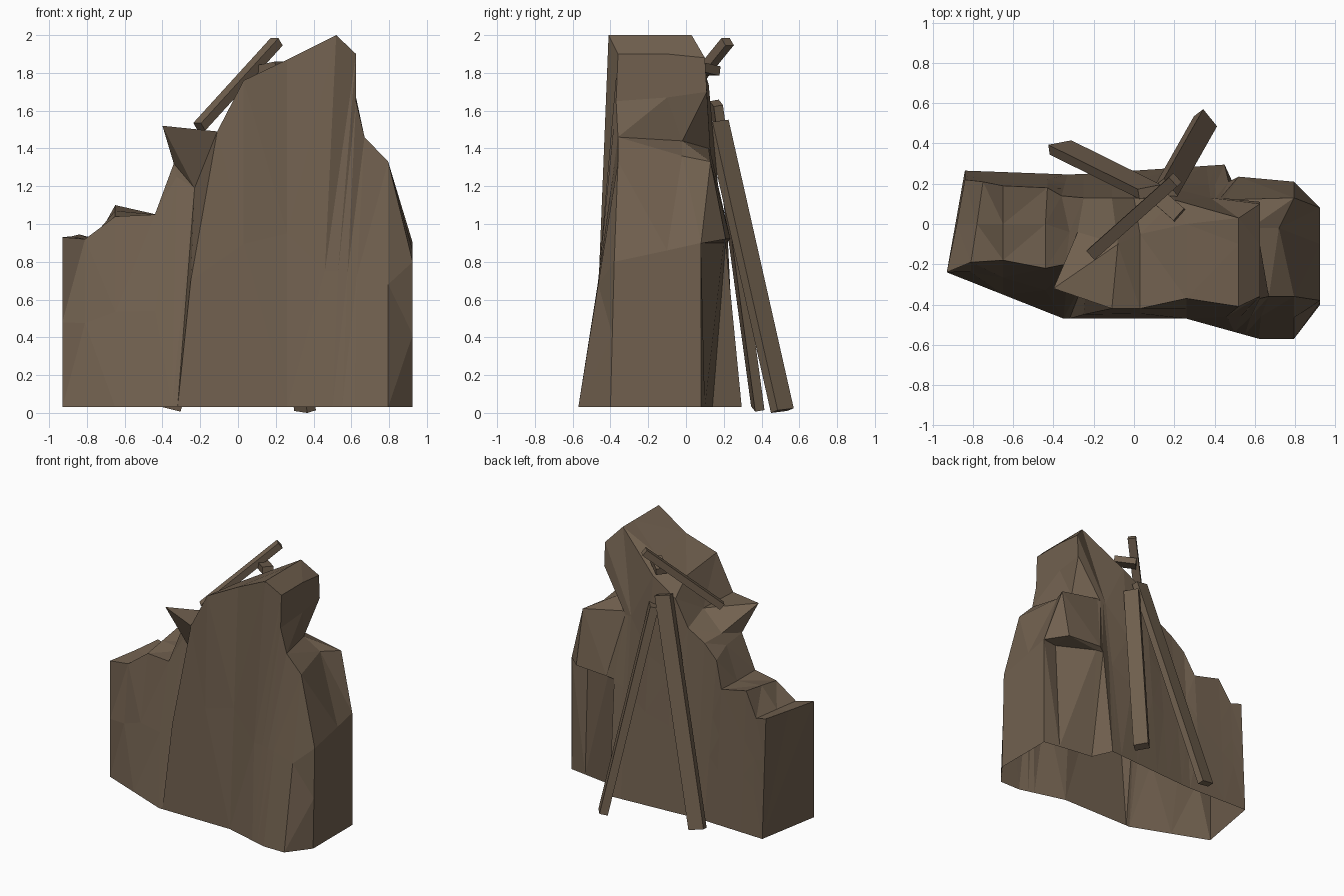
import bpy, bmesh
from mathutils import Vector as V, Matrix

brown = bpy.data.materials.new("weathered brown")
brown.diffuse_color = (0.165, 0.118, 0.078, 1)


def finish(bm, name):
    me = bpy.data.meshes.new(name)
    bm.to_mesh(me)
    bm.free()
    me.materials.append(brown)
    ob = bpy.data.objects.new(name, me)
    bpy.context.collection.objects.link(ob)
    return ob


def interp(line, x):
    for (x0, y0), (x1, y1) in zip(line, line[1:]):
        if x <= x1:
            return y0 + (y1 - y0) * (x - x0) / (x1 - x0)
    return line[-1][1]


# Rock facade: ridge line from left to right as front, middle and back points
ridge = [
    ((-.93, -.24, .93), (-.88, 0, .935), (-.84, .22, .945)),
    ((-.81, -.19, .92), (-.78, 0, .92), (-.75, .21, .92)),
    ((-.65, -.18, 1.04), (-.65, 0, 1.07), (-.65, .19, 1.10)),
    ((-.44, -.22, 1.05), (-.44, 0, 1.05), (-.43, .18, 1.05)),
    ((-.34, -.20, 1.32), (-.32, -.04, 1.28), (-.36, .14, 1.24)),
    ((-.40, -.32, 1.52), (-.28, -.04, 1.36), (-.25, .13, 1.34)),
    ((-.11, -.42, 1.49), (-.08, -.10, 1.48), (-.11, .13, 1.42)),
    ((.03, -.42, 1.76), (.03, -.05, 1.72), (0, .13, 1.62)),
    ((.26, -.37, 1.87), (.26, 0, 1.85), (.20, .12, 1.74)),
    ((.52, -.41, 2.0), (.52, -.10, 2.0), (.52, .03, 2.0)),
    ((.625, -.36, 1.9), (.625, -.10, 1.9), (.625, .10, 1.88)),
    ((.625, -.37, 1.65), (.625, -.10, 1.67), (.625, .11, 1.70)),
    ((.67, -.36, 1.46), (.58, -.02, 1.44), (.45, .12, 1.40)),
    ((.795, -.36, 1.33), (.72, -.02, 1.36), (.795, .13, 1.33)),
    ((.925, -.38, .80), (.925, -.10, .86), (.925, .08, .90)),
]
front_x = [-.93, -.81, -.65, -.44, -.35, -.32, -.2, .03, .26, .4, .5, .55, .62, .795, .925]
back_x = [-.84, -.75, -.65, -.43, -.33, -.25, -.11, 0, .2, .36, .4, .45, .52, .795, .925]
front_foot = [(-.93, -.24), (-.35, -.47), (.26, -.47), (.62, -.57), (.795, -.57), (.925, -.40)]
back_foot = [(-.84, .265), (-.3, .245), (.45, .295), (.52, .14), (.795, .10), (.925, .08)]

# Creases on the front face and the lip on the back right
front_crease = {4: (-.325, -.21, 1.25), 5: (-.23, -.24, 1.19), 6: (-.25, -.45, .70),
                9: (.46, -.46, .75), 10: (.53, -.46, .75), 11: (.58, -.46, .74),
                12: (.63, -.46, .73)}
back_lip = {11: ((.43, .13, 1.38), (.47, .21, .90)),
            12: ((.52, .235, .92), (.53, .20, .90)),
            13: ((.795, .21, .92), (.80, .06, .90)),
            14: ((.925, .08, .897), (.925, .079, .893))}

bm = bmesh.new()
rings = []
for i, pts in enumerate(ridge):
    f, m, b = map(V, pts)
    ff = V((front_x[i], interp(front_foot, front_x[i]), .03))
    bf = V((back_x[i], interp(back_foot, back_x[i]), .03))
    f2 = V(front_crease.get(i, ff.lerp(f, .5)))
    b2, b3 = b.lerp(bf, .35), b.lerp(bf, .6)
    if i in (9, 10):              # recess under the overhanging peak
        b2 = V((.38 + .025 * (i - 9), .13, 1.38))
        b3 = b2.lerp(bf, .4)
    if i in back_lip:
        b2, b3 = map(V, back_lip[i])
    rings.append([bm.verts.new(p) for p in (ff, f2, f, m, b, b2, b3, bf)])
for r, s in zip(rings, rings[1:]):
    for k in range(7):            # the shell is open underneath
        bm.faces.new((r[k], s[k], s[k + 1], r[k + 1]))
bm.faces.new(rings[0])
bm.faces.new(rings[-1][::-1])
bmesh.ops.triangulate(bm, faces=bm.faces)
finish(bm, "rock_facade")


# Timber supports: boxes from p to q, with the wide side along a given direction
def beam(name, p, q, side, w, t):
    p, q = V(p), V(q)
    z = (q - p).normalized()
    x = V(side)
    x = (x - z * x.dot(z)).normalized()
    y = z.cross(x)
    rot = Matrix((x, y, z)).transposed().to_4x4()
    size = Matrix.Diagonal((w, t, (q - p).length, 1))
    bm = bmesh.new()
    bmesh.ops.create_cube(bm, size=1, matrix=Matrix.Translation((p + q) / 2) @ rot @ size)
    finish(bm, name)


beam("left_prop", (-.365, .38, .025), (.08, .16, 1.64), (1, .15, 0), .12, .05)
beam("right_prop", (.355, .51, .012), (.16, .165, 1.54), (.6, -.78, 0), .11, .06)
beam("top_pole", (-.205, -.145, 1.515), (.205, .22, 1.965), (.7, -.7, 0), .06, .05)
beam("short_block", (.105, .15, 1.81), (.225, .045, 1.835), (.7, .7, 0), .08, .05)
